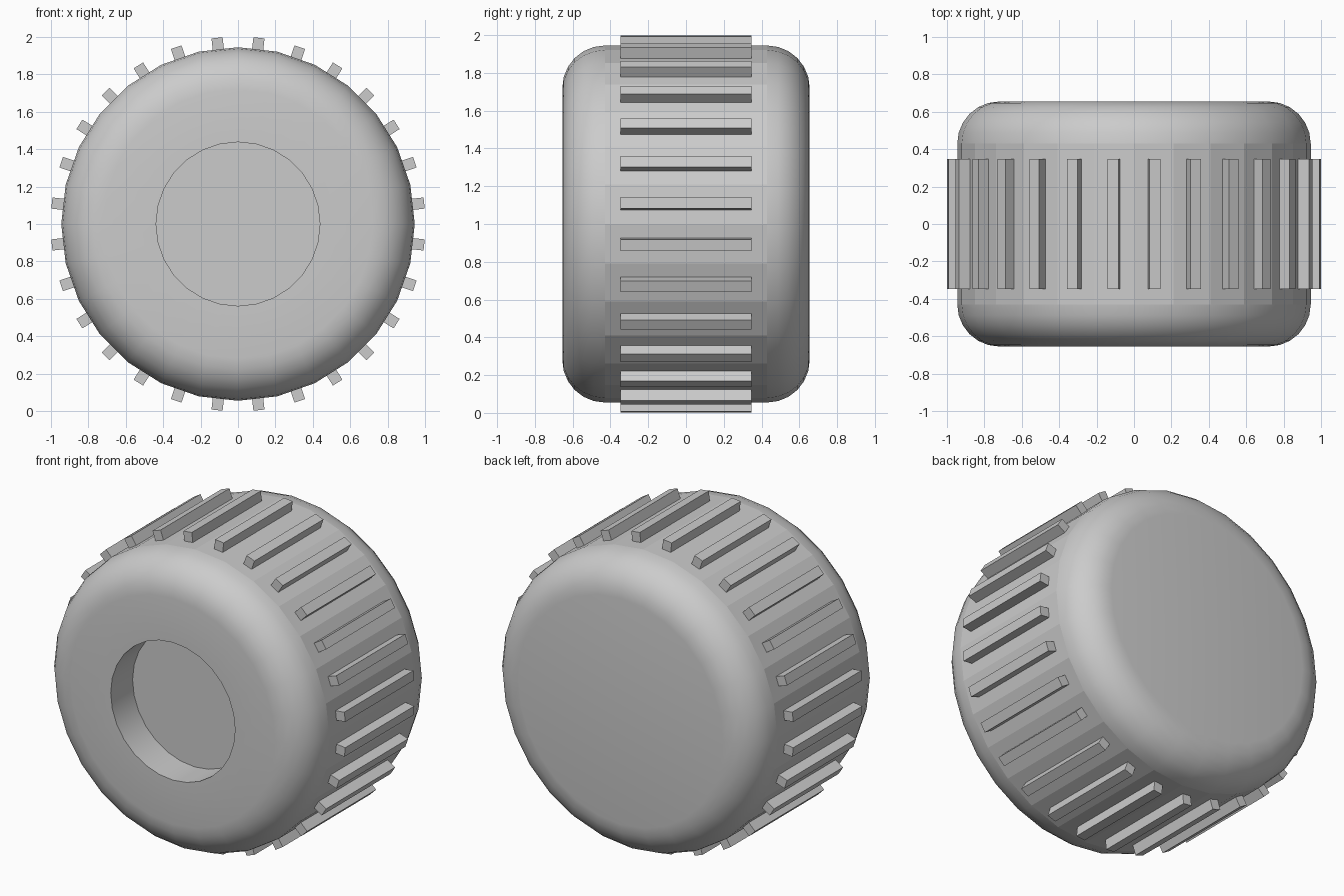
import bpy, bmesh, math
from mathutils import Matrix

if "Cube" in bpy.data.objects:
    bpy.data.objects.remove(bpy.data.objects["Cube"])

N = 28          # facets round the tyre, one tread bar on each
CZ = 1.0        # axle height
R, HW, B = 0.945, 0.655, 0.225   # tyre radius, half width, shoulder radius
HUB_R, HUB_DEPTH = 0.438, 0.22


def new_object(name, bm):
    mesh = bpy.data.meshes.new(name)
    bmesh.ops.recalc_face_normals(bm, faces=bm.faces)
    bm.to_mesh(mesh)
    bm.free()
    obj = bpy.data.objects.new(name, mesh)
    obj.location.z = CZ
    bpy.context.collection.objects.link(obj)
    return obj


# Tyre profile (radius, y): hub floor, hub wall, front shoulder, back shoulder
arc = [i * math.pi / 2 / 6 for i in range(7)]
front = [(R - B + B * math.sin(a), -(HW - B + B * math.cos(a))) for a in arc]
profile = [(HUB_R, -HW + HUB_DEPTH), (HUB_R, -HW)] + front
profile += [(r, -y) for r, y in reversed(front)]

bm = bmesh.new()
rings = []
for r, y in profile:
    rings.append([bm.verts.new((r * math.cos(2 * math.pi * k / N), y,
                                r * math.sin(2 * math.pi * k / N)))
                  for k in range(N)])
for i, (a, b) in enumerate(zip(rings, rings[1:])):
    for k in range(N):
        f = bm.faces.new((a[k], a[(k + 1) % N], b[(k + 1) % N], b[k]))
        f.smooth = i != 8            # the running band stays faceted
bm.faces.new(rings[0])               # hub floor
bm.faces.new(rings[-1]).smooth = True   # closed back
for ring in rings[:2]:               # crisp hub edges
    for k in range(N):
        bm.edges.get((ring[k], ring[(k + 1) % N])).smooth = False
new_object("tyre", bm)

# Tread bars, one centred on every facet
bm = bmesh.new()
for k in range(N):
    turn = Matrix.Rotation(2 * math.pi * (k + 0.5) / N, 4, 'Y')
    place = turn @ Matrix.Translation((0.9615, 0, 0)) @ Matrix.Diagonal((0.08, 0.694, 0.06, 1))
    bmesh.ops.create_cube(bm, size=1, matrix=place)
new_object("tread_bars", bm)
